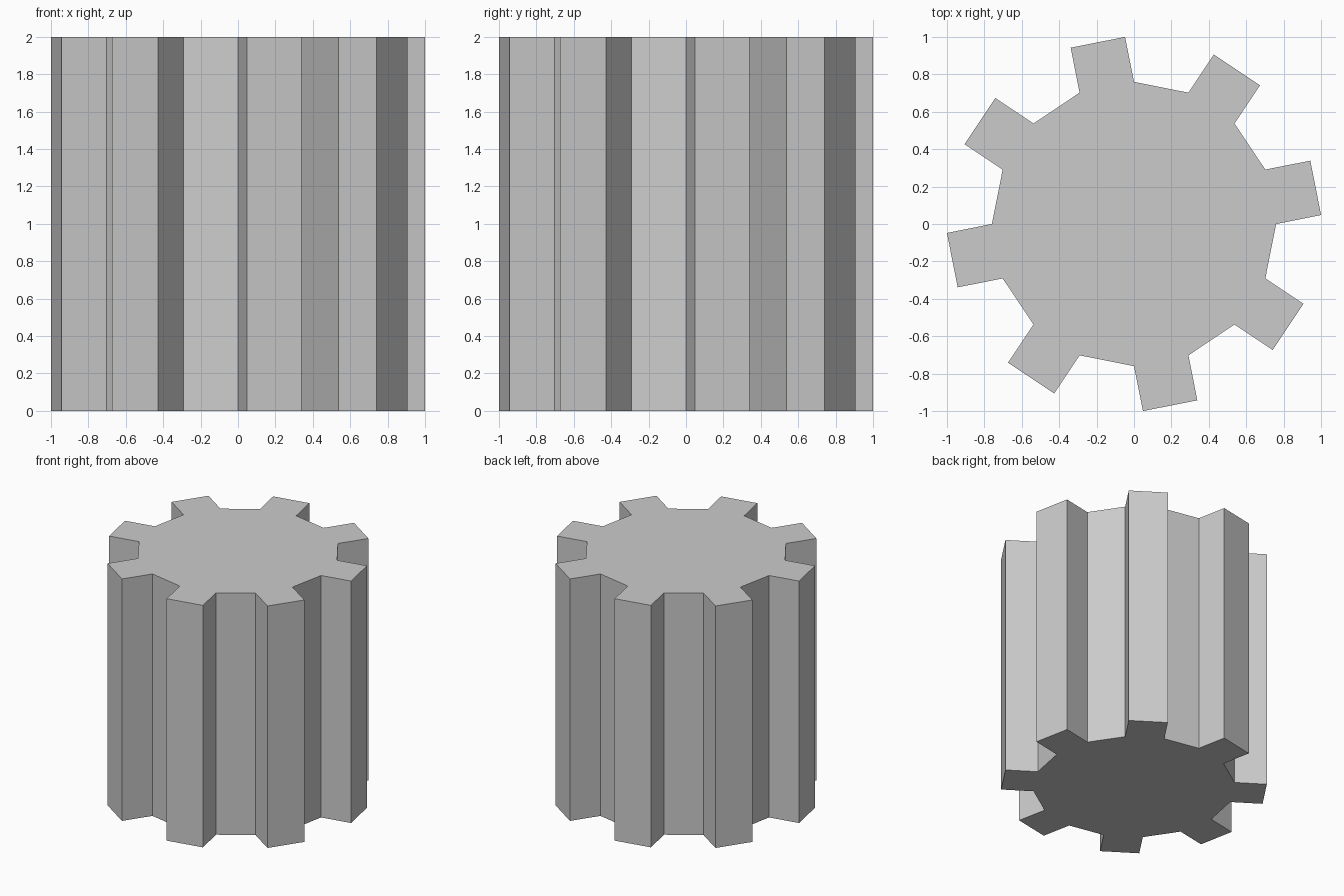
import bpy, bmesh
from math import cos, sin, pi
from mathutils import Vector

if "Cube" in bpy.data.objects:
    bpy.data.objects.remove(bpy.data.objects["Cube"])

SIDES = 16          # body sides; every second one carries a tooth
BODY_RADIUS = 0.76
TOOTH_LENGTH = 0.245
HEIGHT = 2.0


def rim(i):
    a = 2 * pi * i / SIDES
    return Vector((cos(a), sin(a), 0)) * BODY_RADIUS


# Gear outline: push every second side of the polygon straight outward
outline = []
for i in range(0, SIDES, 2):
    a, b = rim(i), rim(i + 1)
    push = (a + b).normalized() * TOOTH_LENGTH
    outline += [a, a + push, b + push, b]

# Extrude the outline into a solid gear
bm = bmesh.new()
base = bm.faces.new([bm.verts.new(p) for p in outline])
top = bmesh.ops.extrude_face_region(bm, geom=[base], use_keep_orig=True)
bmesh.ops.translate(bm, vec=(0, 0, HEIGHT),
                    verts=[g for g in top["geom"] if isinstance(g, bmesh.types.BMVert)])
bmesh.ops.recalc_face_normals(bm, faces=bm.faces)

mesh = bpy.data.meshes.new("gear")
bm.to_mesh(mesh)
bm.free()
bpy.context.collection.objects.link(bpy.data.objects.new("gear", mesh))
